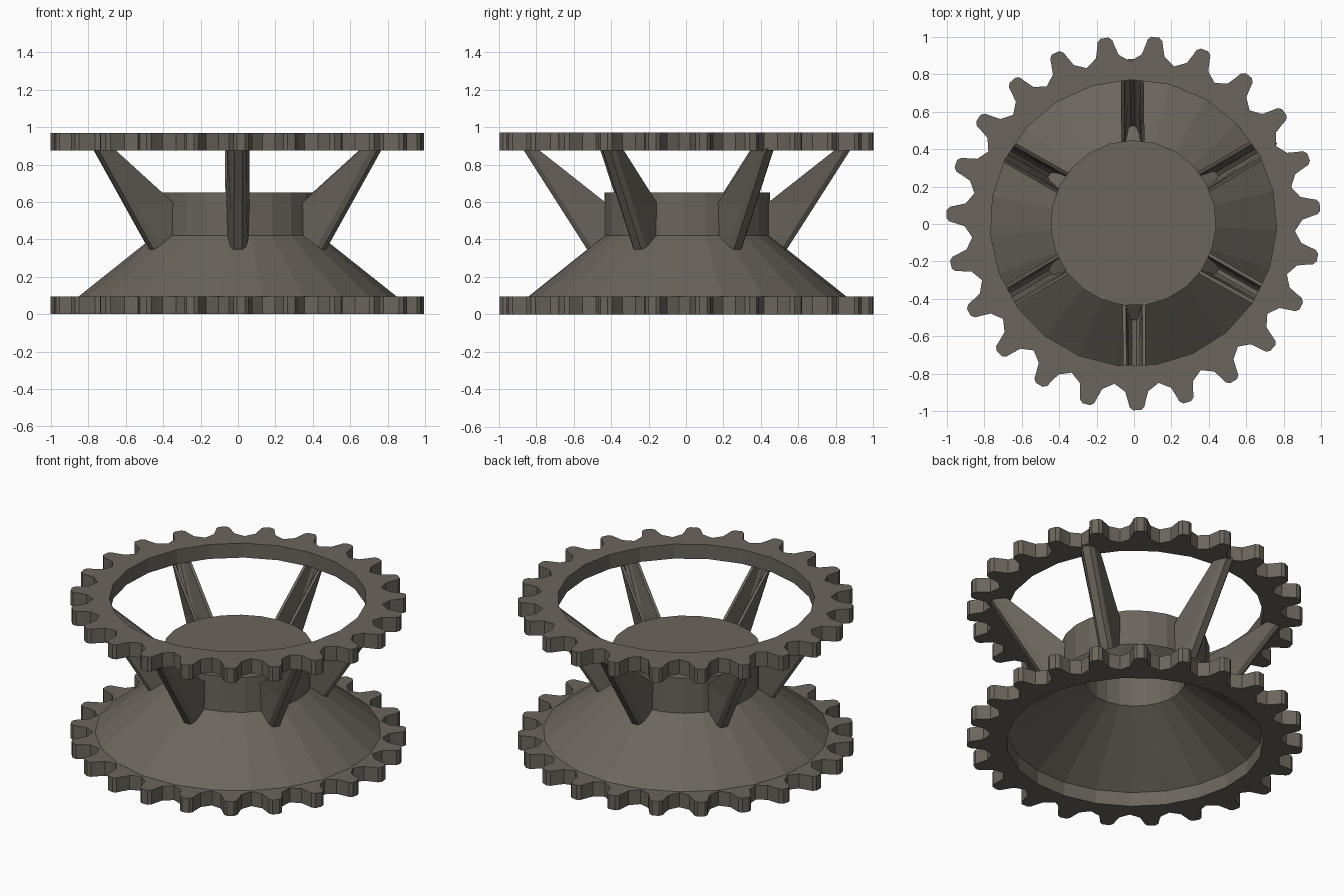
import bpy, bmesh
from math import sin, cos, radians, tau
from mathutils import Vector

if "Cube" in bpy.data.objects:
    bpy.data.objects.remove(bpy.data.objects["Cube"])

TEETH = 23
PITCH = tau / TEETH
PHASE = radians(271.1)            # direction of the first tooth
CENTRE = Vector((-0.003, 0.005, 0))

# Dark warm grey metal
METAL = bpy.data.materials.new("dark_metal")
METAL.diffuse_color = (0.145, 0.130, 0.107, 1)
METAL.use_nodes = True
METAL.node_tree.nodes["Principled BSDF"].inputs["Base Color"].default_value = METAL.diffuse_color


def polar(r, a, z):
    return Vector((r * cos(a), r * sin(a), z)) + CENTRE


def finish(name, bm):
    bmesh.ops.recalc_face_normals(bm, faces=bm.faces[:])
    me = bpy.data.meshes.new(name)
    bm.to_mesh(me)
    bm.free()
    me.materials.append(METAL)
    ob = bpy.data.objects.new(name, me)
    bpy.context.collection.objects.link(ob)
    return ob


# Toothed rings: half tooth as (radius, degrees from tooth centre)
HALF = [(1.001, 1.2), (0.985, 2.3), (0.955, 2.8), (0.903, 3.9)]
TOOTH = [(r, -a) for r, a in reversed(HALF)] + HALF + [(0.865, 7.826)]


def toothed_ring(name, z0, z1, hole=0.766):
    bm = bmesh.new()
    levels = []
    for z in (z0, z1):
        outer, inner = [], []
        for i in range(TEETH):
            c = PHASE + i * PITCH
            outer.append([bm.verts.new(polar(r, c + radians(a), z)) for r, a in TOOTH])
            inner.append(bm.verts.new(polar(hole, c + PITCH / 2, z)))
        for i in range(TEETH):
            bm.faces.new([inner[i - 1], outer[i - 1][-1]] + outer[i] + [inner[i]])
        levels.append(([v for t in outer for v in t], inner))
    for lo, hi in zip(*levels):   # outer wall, then hole wall
        for i in range(len(lo)):
            bm.faces.new((lo[i - 1], lo[i], hi[i], hi[i - 1]))
    return finish(name, bm)


toothed_ring("lower_toothed_ring", 0.0, 0.095)
toothed_ring("upper_toothed_ring", 0.875, 0.97)

# Hollow cone with closed hub on top
PROFILE = [(0.855, 0.093), (0.443, 0.42), (0.443, 0.65), (0, 0.65),
           (0, 0.62), (0.30, 0.62), (0.30, 0.42), (0.766, 0.093)]
bm = bmesh.new()
rows = []
for r, z in PROFILE:
    if r == 0:
        rows.append([bm.verts.new(polar(0, 0, z))] * TEETH)
    else:
        rows.append([bm.verts.new(polar(r, PHASE + (i + 0.5) * PITCH, z)) for i in range(TEETH)])
for k in range(len(rows)):
    a, b = rows[k - 1], rows[k]
    for i in range(TEETH):
        quad = list(dict.fromkeys((a[i - 1], a[i], b[i], b[i - 1])))
        if len(quad) > 2:
            bm.faces.new(quad)
finish("cone_and_hub", bm)


# Spokes: U-shaped channels, open toward the hub
def channel(keel, lip, w):
    outside = [(lip, w), (keel - 0.03, 0.042), (keel, 0.022)]
    inside = [(keel - 0.022, 0.012), (keel - 0.045, 0.025), (lip, w - 0.018)]
    mirrored = [(r, -y) for r, y in reversed(outside)] + [(r, -y) for r, y in reversed(inside)]
    return outside + mirrored + inside


# (height, keel radius, lip radius, lip half width)
STATIONS = [(0.345, 0.532, 0.43, 0.055), (0.595, 0.692, 0.432, 0.062), (0.885, 0.877, 0.80, 0.06)]


def channel_point(r, y, z, a):
    return Vector((r * cos(a) - y * sin(a), r * sin(a) + y * cos(a), z)) + CENTRE


for s in range(6):
    a = radians(90.4 + 60 * s)
    bm = bmesh.new()
    loops = []
    for z, keel, lip, w in STATIONS:
        pts = channel(keel, lip, w)
        # order the far lip as outer edge, then back along the inside
        pts = pts[:6] + [(r, -y) for r, y in reversed(pts[-3:])] + pts[-3:]
        loops.append([bm.verts.new(channel_point(r, y, z, a)) for r, y in pts])
    for lo, hi in zip(loops, loops[1:]):
        for i in range(len(lo)):
            bm.faces.new((lo[i - 1], lo[i], hi[i], hi[i - 1]))
    bm.faces.new(loops[0])
    bm.faces.new(loops[-1])
    finish(f"spoke_{s + 1}", bm)
